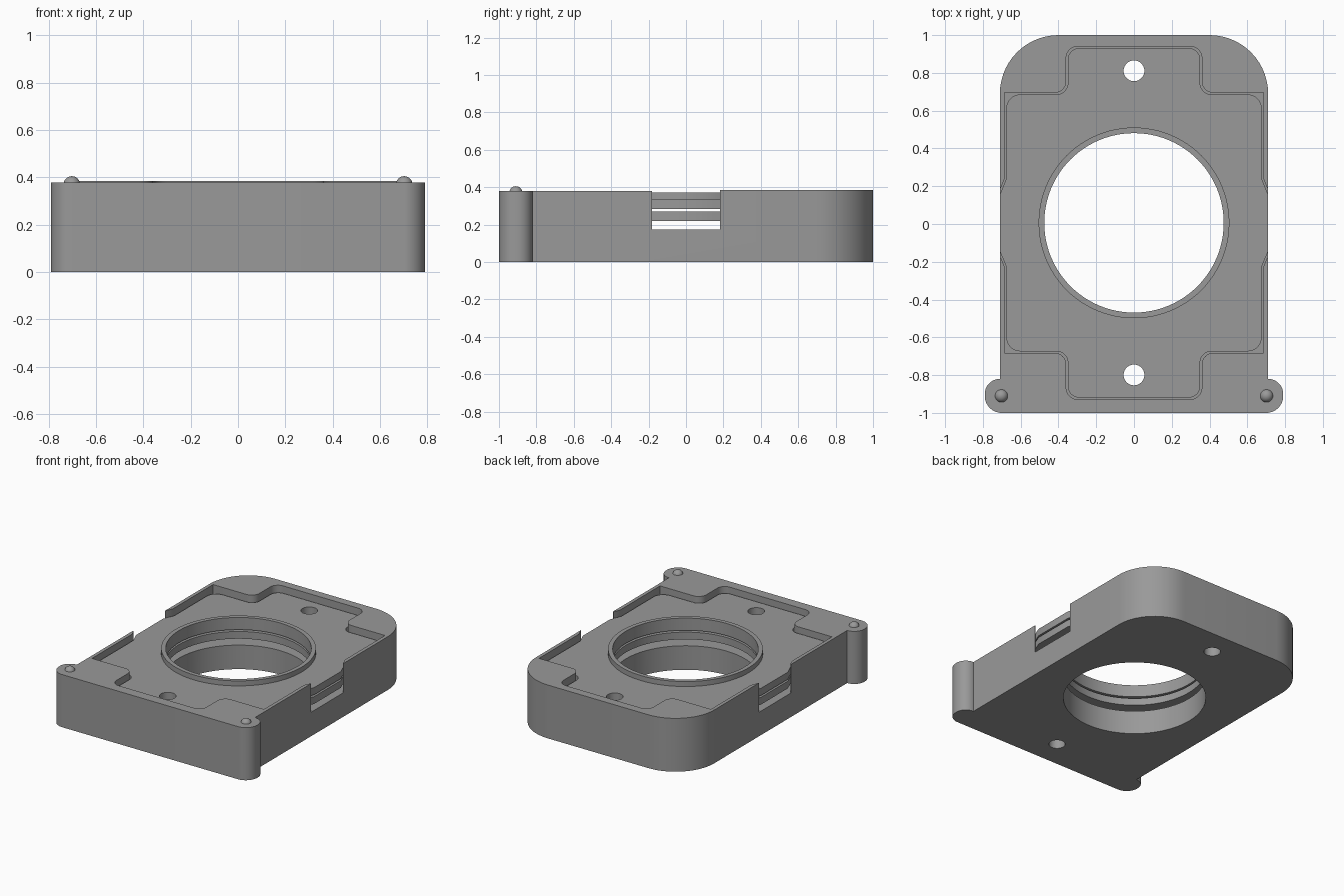
import bpy, bmesh, math
from mathutils import Vector

if "Cube" in bpy.data.objects:
    bpy.data.objects.remove(bpy.data.objects["Cube"])

grey = bpy.data.materials.new("mid_grey")
grey.diffuse_color = (0.32, 0.32, 0.32, 1)
grey.use_nodes = True
grey.node_tree.nodes["Principled BSDF"].inputs["Base Color"].default_value = grey.diffuse_color

CY = 0.006          # centre of bore and plates along y
BORE = 0.475
FLOOR = 0.173


def fillet(points, steps=14):
    """Round the corners of an outline given as (x, y, radius)."""
    out = []
    n = len(points)
    for i, (x, y, r) in enumerate(points):
        p = Vector((x, y))
        if r == 0:
            out.append(p)
            continue
        a = (Vector(points[i - 1][:2]) - p).normalized()
        b = (Vector(points[(i + 1) % n][:2]) - p).normalized()
        half = a.angle(b) / 2
        centre = p + (a + b).normalized() * (r / math.sin(half))
        s = p + a * (r / math.tan(half)) - centre
        e = p + b * (r / math.tan(half)) - centre
        sweep = s.angle_signed(e)
        for k in range(steps + 1):
            t = -sweep * k / steps
            out.append(centre + Vector((s.x * math.cos(t) - s.y * math.sin(t),
                                        s.x * math.sin(t) + s.y * math.cos(t))))
    return out


def add(name, bm):
    bmesh.ops.recalc_face_normals(bm, faces=bm.faces)
    me = bpy.data.meshes.new(name)
    bm.to_mesh(me)
    bm.free()
    me.materials.append(grey)
    ob = bpy.data.objects.new(name, me)
    bpy.context.collection.objects.link(ob)
    return ob


def prism(name, outline, z0, z1):
    bm = bmesh.new()
    face = bm.faces.new([bm.verts.new((p[0], p[1], z0)) for p in outline])
    top = bmesh.ops.extrude_face_region(bm, geom=[face])["geom"]
    for v in top:
        if isinstance(v, bmesh.types.BMVert):
            v.co.z = z1
    return add(name, bm)


def circle(r, y, n=96):
    return [(r * math.cos(2 * math.pi * i / n), y + r * math.sin(2 * math.pi * i / n))
            for i in range(n)]


def activate(ob):
    bpy.ops.object.select_all(action="DESELECT")
    ob.select_set(True)
    bpy.context.view_layer.objects.active = ob


def cut(ob, *cutters):
    for c in cutters:
        activate(ob)
        m = ob.modifiers.new("cut", "BOOLEAN")
        m.operation, m.solver, m.object = "DIFFERENCE", "EXACT", c
        bpy.ops.object.modifier_apply(modifier=m.name)
        bpy.data.objects.remove(c)


def smooth(ob):
    activate(ob)
    bpy.ops.object.shade_smooth_by_angle(angle=math.radians(30))


def cut_holes(ob):
    cut(ob, prism("bore", circle(BORE, CY), -1, 1),
        prism("pin_hole", circle(0.055, CY + 0.805, 40), -1, 1),
        prism("pin_hole", circle(0.055, CY - 0.805, 40), -1, 1))


def plate_outline(d=0.0, corner=0.075):
    """Cross-shaped plate outline, grown by d, from one mirrored quarter."""
    q = [(0.709 + d, 0.153, 0), (0.676 + d, 0.233, 0), (0.676 + d, 0.68 + d, corner),
         (0.35 + d, 0.68 + d, 0.06), (0.35 + d, 0.925 + d, 0.06)]
    half = q + [(-x, y, r) for x, y, r in reversed(q)]
    full = half + [(x, -y, r) for x, y, r in reversed(half)]
    return fillet([(x, y + CY, r) for x, y, r in full])


# Case: rounded rear corners, round ears at the front corners
side = [(0.79, -1, 0.09), (0.79, -0.82, 0.08), (0.71, -0.82, 0), (0.71, 1, 0.31)]
case = prism("case", fillet(side + [(-x, y, r) for x, y, r in reversed(side)]), 0, 0.379)
cut(case, prism("cavity", plate_outline(0.009, 0), FLOOR, 1),
    prism("side_notch", [(-1, -0.182), (1, -0.182), (1, 0.182), (-1, 0.182)], FLOOR, 1))
cut_holes(case)
for v in case.data.vertices:      # rear rim is slightly taller
    if v.co.z > 0.37 and v.co.y > 0:
        v.co.z = 0.384
smooth(case)

# Two stacked plates with a gap between them
for name, z0, z1 in (("lower_plate", 0.219, 0.271), ("upper_plate", 0.284, 0.336)):
    plate = prism(name, plate_outline(), z0, z1)
    cut_holes(plate)
    smooth(plate)

# Raised collar around the bore
collar = prism("collar", circle(0.505, CY), 0.336, 0.372)
cut(collar, prism("collar_bore", circle(BORE, CY), -1, 1))
smooth(collar)

# Small domes on the front ears
for s, name in ((-1, "left_dome"), (1, "right_dome")):
    bm = bmesh.new()
    bmesh.ops.create_uvsphere(bm, u_segments=32, v_segments=16, radius=0.035)
    bmesh.ops.translate(bm, verts=bm.verts, vec=(s * 0.702, -0.91, 0.37))
    smooth(add(name, bm))
